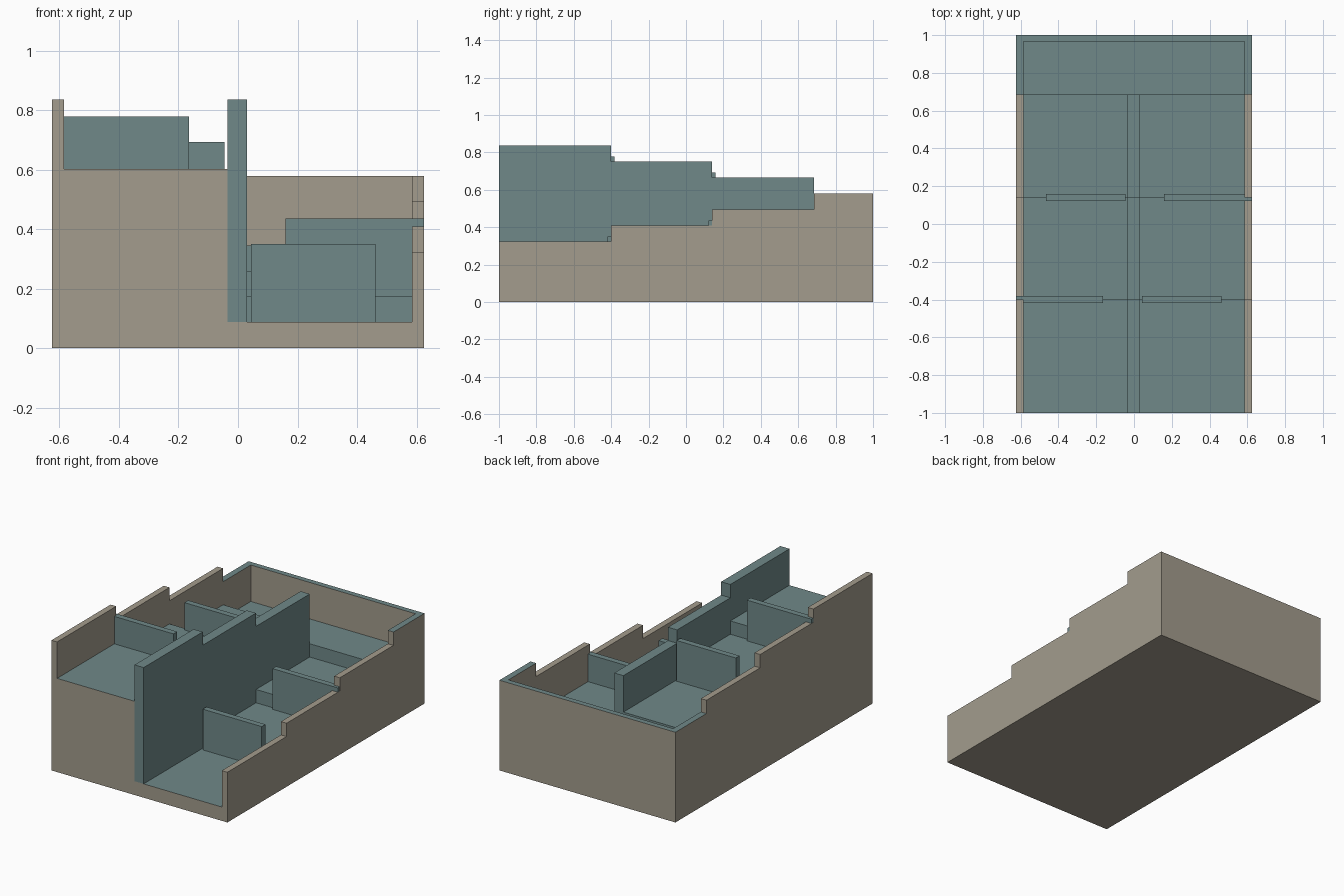
import bpy
import bmesh

if "Cube" in bpy.data.objects:
    bpy.data.objects.remove(bpy.data.objects["Cube"])

# Shared plan: step positions along y, floor and wall heights
STEP_Y = [-1.0, -0.40, 0.14, 0.685]
RISE = 0.0855
BACK_FLOOR = 0.345
RIGHT_FLOOR = [BACK_FLOOR - RISE * k for k in (3, 2, 1, 0)]
LEFT_FLOOR = [BACK_FLOOR + RISE * k for k in (3, 2, 1, 0)]
WALL_H = 0.234


def material(name, rgb):
    m = bpy.data.materials.new(name)
    m.diffuse_color = (*rgb, 1.0)
    m.use_nodes = True
    m.node_tree.nodes["Principled BSDF"].inputs["Base Color"].default_value = m.diffuse_color
    return m


STONE = material("warm grey", (0.366, 0.332, 0.266))
TEAL = material("muted teal", (0.162, 0.250, 0.250))


def prism(name, x0, x1, profile, mat):
    """Extrude a closed (y, z) profile from x0 to x1."""
    bm = bmesh.new()
    face = bm.faces.new([bm.verts.new((x0, y, z)) for y, z in profile])
    out = bmesh.ops.extrude_face_region(bm, geom=[face])
    verts = [v for v in out["geom"] if isinstance(v, bmesh.types.BMVert)]
    bmesh.ops.translate(bm, verts=verts, vec=(x1 - x0, 0, 0))
    bmesh.ops.recalc_face_normals(bm, faces=bm.faces)
    mesh = bpy.data.meshes.new(name)
    bm.to_mesh(mesh)
    bm.free()
    mesh.materials.append(mat)
    obj = bpy.data.objects.new(name, mesh)
    bpy.context.collection.objects.link(obj)
    return obj


def stairs(heights, y_end, z0=0.0):
    """Stepped profile with one level per step position."""
    ends = STEP_Y[1:len(heights)] + [y_end]
    pts = [(STEP_Y[0], z0)]
    for y0, y1, h in zip(STEP_Y, ends, heights):
        pts += [(y0, h), (y1, h)]
    return pts + [(y_end, z0)]


def rect(y0, y1, z0, z1):
    return [(y0, z0), (y0, z1), (y1, z1), (y1, z0)]


def raised(heights):
    return [h + WALL_H for h in heights]


# Stone tray: stepped side walls, two terraces and a back wall, joined as one solid
tray = prism("tray", -0.625, -0.585, stairs(raised(LEFT_FLOOR), 1.0), STONE)
pieces = [
    prism("left_terrace", -0.60, -0.035, stairs(LEFT_FLOOR, 0.98), STONE),
    prism("right_terrace", -0.035, 0.60, stairs(RIGHT_FLOOR, 0.98), STONE),
    prism("right_wall", 0.585, 0.625, stairs(raised(RIGHT_FLOOR), 1.0), STONE),
    prism("back_wall", -0.625, 0.625, rect(0.965, 1.0, 0, BACK_FLOOR + WALL_H), STONE),
]
for p in pieces:
    mod = tray.modifiers.new(p.name, 'BOOLEAN')
    mod.operation = 'UNION'
    mod.solver = 'EXACT'
    mod.object = p
joined = bpy.data.meshes.new_from_object(
    tray.evaluated_get(bpy.context.evaluated_depsgraph_get()))
tray.modifiers.clear()
tray.data = joined
for p in pieces:
    bpy.data.objects.remove(p)

# Teal on the terrace floors and their risers
joined.materials.clear()
joined.materials.append(STONE)
joined.materials.append(TEAL)
bm = bmesh.new()
bm.from_mesh(joined)
bmesh.ops.dissolve_limit(bm, angle_limit=0.01, verts=bm.verts, edges=bm.edges)
for f in bm.faces:
    c = f.calc_center_median()
    inside = abs(c.x) < 0.58 and -0.99 < c.y < 0.95
    f.material_index = int(inside and (f.normal.z > 0.5 or abs(f.normal.y) > 0.5))
bm.to_mesh(joined)
bm.free()

# Central stepped wall between the terraces
prism("centre_wall", -0.035, 0.03,
      stairs(raised(LEFT_FLOOR[:3]), 0.685, RIGHT_FLOOR[0]), TEAL)

# Low dividers at each step: name, x range, step y, upper floor, lower floor
DIVIDERS = [
    ("left_front_divider", -0.6245, -0.165, STEP_Y[1], LEFT_FLOOR[0], LEFT_FLOOR[1]),
    ("left_rear_divider", -0.465, -0.045, STEP_Y[2], LEFT_FLOOR[1], LEFT_FLOOR[2]),
    ("right_front_divider", 0.043, 0.462, STEP_Y[1], RIGHT_FLOOR[1], RIGHT_FLOOR[0]),
    ("right_rear_divider", 0.16, 0.6245, STEP_Y[2], RIGHT_FLOOR[2], RIGHT_FLOOR[1]),
]
for name, x0, x1, y, upper, lower in DIVIDERS:
    prism(name, x0, x1, rect(y - 0.019, y + 0.019, lower, upper + 0.176), TEAL)
